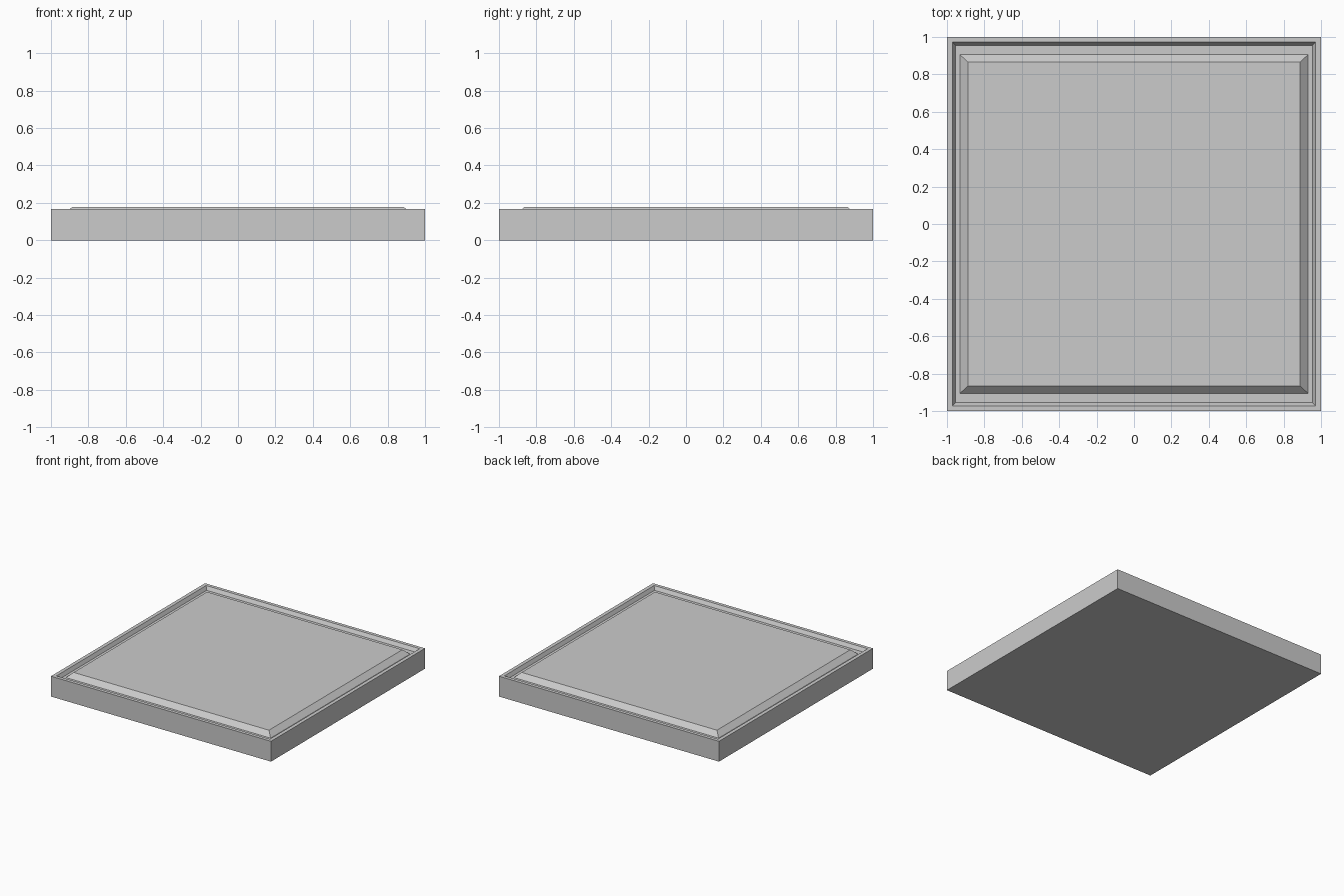
import bpy, bmesh

if "Cube" in bpy.data.objects:
    bpy.data.objects.remove(bpy.data.objects["Cube"])

# Rings from the underside up and inward: half width x, half depth y, height z
RINGS = [
    (1.0, 1.0, 0.0),        # underside
    (1.0, 1.0, 0.167),      # outer rim
    (0.97, 0.972, 0.167),   # inner rim
    (0.955, 0.955, 0.138),  # groove floor, outer side
    (0.93, 0.905, 0.138),   # foot of the raised panel
    (0.888, 0.866, 0.177),  # bevelled panel top
]


def rect_ring(bm, hx, hy, z):
    corners = ((-1, -1), (1, -1), (1, 1), (-1, 1))
    return [bm.verts.new((sx * hx, sy * hy, z)) for sx, sy in corners]


# Square tile with grooved rim and raised panel
bm = bmesh.new()
rings = [rect_ring(bm, *r) for r in RINGS]
for lower, upper in zip(rings, rings[1:]):
    for i in range(4):
        j = (i + 1) % 4
        bm.faces.new((lower[i], lower[j], upper[j], upper[i]))
bm.faces.new(rings[0][::-1])
bm.faces.new(rings[-1])
bmesh.ops.recalc_face_normals(bm, faces=bm.faces)

mesh = bpy.data.meshes.new("panel_tile")
bm.to_mesh(mesh)
bm.free()
tile = bpy.data.objects.new("panel_tile", mesh)
bpy.context.collection.objects.link(tile)
